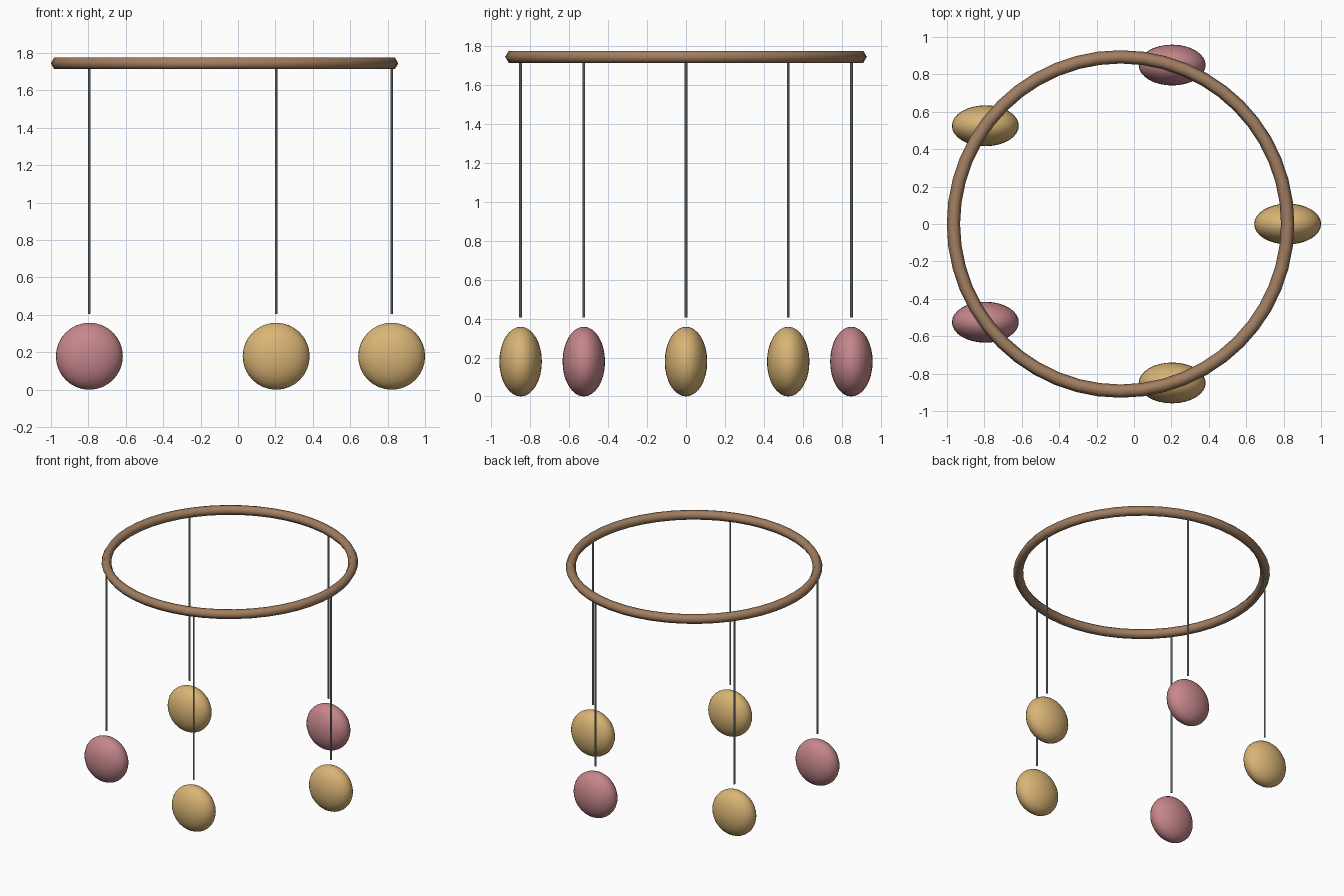
import bpy
from math import cos, sin, tau

cube = bpy.data.objects.get("Cube")
if cube:
    bpy.data.objects.remove(cube, do_unlink=True)


def material(name, rgb):
    mat = bpy.data.materials.new(name)
    mat.use_nodes = True
    color = (*rgb, 1)
    mat.diffuse_color = color
    mat.node_tree.nodes["Principled BSDF"].inputs["Base Color"].default_value = color
    return mat


def finish(name, mat):
    obj = bpy.context.object
    obj.name = name
    obj.data.materials.append(mat)
    return obj


wood = material("wood", (0.36, 0.21, 0.12))
gold = material("gold", (0.70, 0.46, 0.18))
pink = material("dusty_pink", (0.56, 0.24, 0.26))
cord = material("grey_cord", (0.27, 0.35, 0.35))

CENTER_X = -0.072
RING_RADIUS = 0.8935
RING_Z = 1.745
CORD_BOTTOM = 0.405
DISC_RADIUS = 0.179
COUNT = 5

# Hanging ring with a six-sided section
bpy.ops.mesh.primitive_torus_add(
    major_radius=RING_RADIUS, minor_radius=0.0355,
    major_segments=48, minor_segments=6, location=(CENTER_X, 0, RING_Z))
finish("hanging_ring", wood)
bpy.ops.object.shade_smooth()

for i in range(COUNT):
    angle = tau * i / COUNT
    x = CENTER_X + RING_RADIUS * cos(angle)
    y = RING_RADIUS * sin(angle)

    # Cord stopping just above its pendant
    bpy.ops.mesh.primitive_cylinder_add(
        vertices=8, radius=0.0072, depth=RING_Z - CORD_BOTTOM,
        location=(x, y, (RING_Z + CORD_BOTTOM) / 2))
    finish(f"cord_{i + 1}", cord)
    bpy.ops.object.shade_smooth_by_angle()

    # Flattened pendant, alternating colours
    bpy.ops.mesh.primitive_uv_sphere_add(
        segments=32, ring_count=16, radius=DISC_RADIUS,
        location=(x, y, DISC_RADIUS))
    pendant = finish(f"pendant_{i + 1}", pink if i % 2 else gold)
    pendant.scale.y = 0.61
    bpy.ops.object.shade_smooth()
